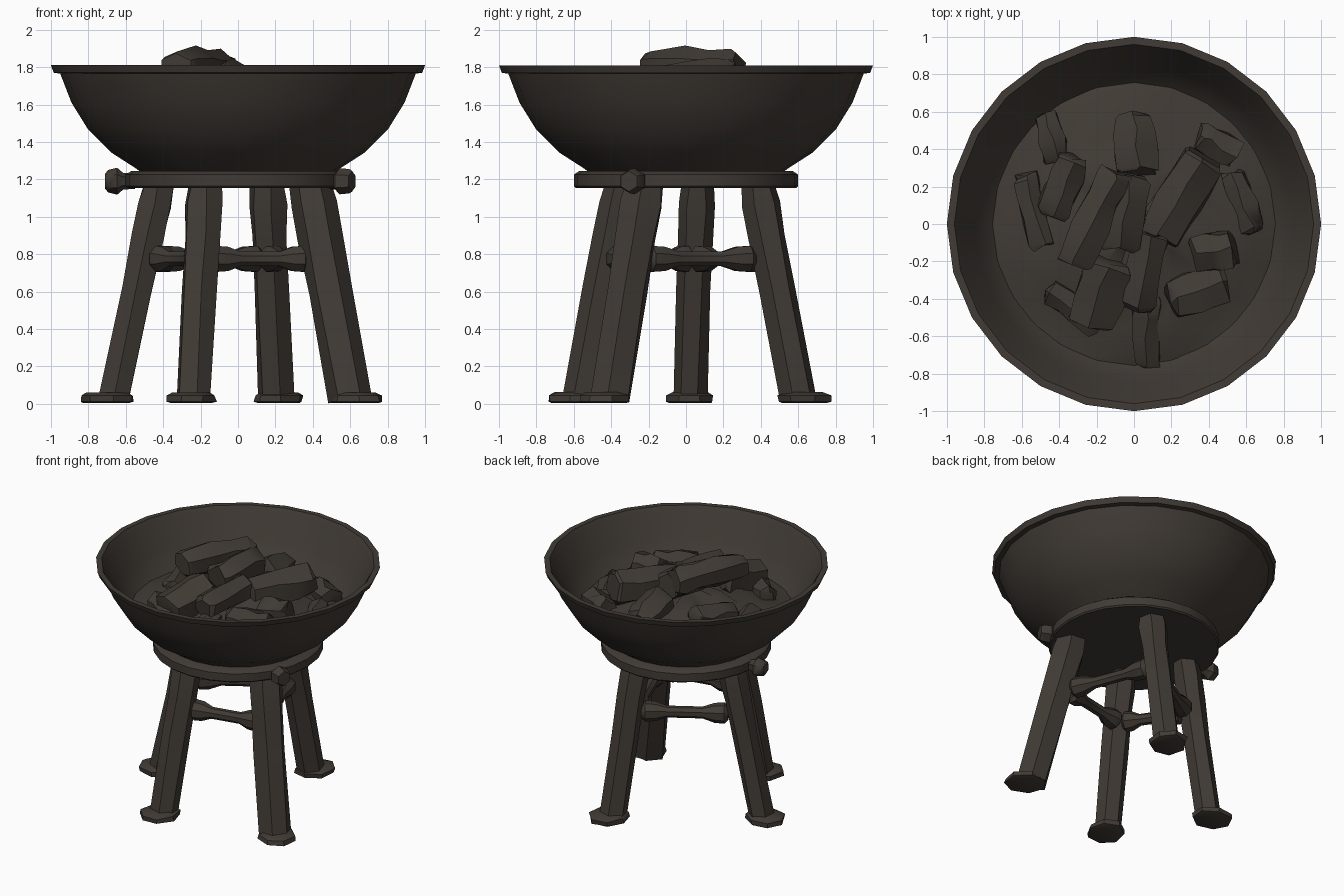
import bpy, bmesh, math, random
from mathutils import Vector

if "Cube" in bpy.data.objects:
    bpy.data.objects.remove(bpy.data.objects["Cube"])

random.seed(4)
mat = bpy.data.materials.new("dark_charred_brown")
mat.diffuse_color = (0.052, 0.043, 0.035, 1)
mat.use_nodes = True
mat.node_tree.nodes["Principled BSDF"].inputs["Base Color"].default_value = mat.diffuse_color


def finish(name, bm, angle=40):
    bmesh.ops.recalc_face_normals(bm, faces=bm.faces)
    me = bpy.data.meshes.new(name)
    bm.to_mesh(me)
    bm.free()
    me.materials.append(mat)
    ob = bpy.data.objects.new(name, me)
    bpy.context.collection.objects.link(ob)
    bpy.ops.object.select_all(action='DESELECT')
    ob.select_set(True)
    bpy.context.view_layer.objects.active = ob
    bpy.ops.object.shade_smooth_by_angle(angle=math.radians(angle))
    return ob


def skin(name, rings, angle=40):
    """Join rings of points into a capped body."""
    bm = bmesh.new()
    loops = [[bm.verts.new(p) for p in r] for r in rings]
    n = len(loops[0])
    for a, b in zip(loops, loops[1:]):
        for i in range(n):
            j = (i + 1) % n
            bm.faces.new((a[i], a[j], b[j], b[i]))
    bm.faces.new(loops[0])
    bm.faces.new(loops[-1])
    return finish(name, bm, angle)


def lathe(name, profile, n=24, at=(0, 0), stretch=1, turn=0, jitter=0, angle=40):
    rings = []
    for r, z in profile:
        ring = []
        for i in range(n):
            t = math.tau * i / n
            q = r + random.uniform(-jitter, jitter)
            u, v = q * stretch * math.cos(t), q * math.sin(t)
            ring.append((at[0] + u * math.cos(turn) - v * math.sin(turn),
                         at[1] + u * math.sin(turn) + v * math.cos(turn), z))
        rings.append(ring)
    return skin(name, rings, angle)


def tube(name, a, b, stations, n=6, squash=1, jitter=0, angle=40):
    """Faceted bar from a to b with (position, radius) stations."""
    a, b = Vector(a), Vector(b)
    d = (b - a).normalized()
    ref = Vector((0, 0, 1)) if abs(d.z) < 0.8 else Vector((-a.y, a.x, 0)).normalized()
    s = d.cross(ref).normalized()
    u = s.cross(d)
    rings = []
    for t, r in stations:
        c = a.lerp(b, t)
        ring = []
        for i in range(n):
            w = math.tau * (i + 0.5) / n
            j = Vector([random.uniform(-jitter, jitter) for _ in range(3)])
            ring.append(c + s * math.cos(w) * r + u * math.sin(w) * r * squash + j)
        rings.append(ring)
    return skin(name, rings, angle)


# bowl: outside wall, lip, inside wall
lathe("bowl", [(0.5, 1.22), (0.54, 1.255), (0.68, 1.345), (0.8, 1.465), (0.89, 1.61),
               (0.95, 1.765), (0.985, 1.77), (1.0, 1.81), (0.96, 1.81), (0.935, 1.77),
               (0.85, 1.6), (0.755, 1.46), (0.6, 1.36)], angle=45)

# support ring under the bowl
lathe("support_ring", [(0.59, 1.155), (0.6, 1.165), (0.6, 1.225), (0.57, 1.245)])

# bolts through the ring
tube("left_bolt", (-0.55, 0.04, 1.19), (-0.71, 0.04, 1.19),
     [(0, 0.04), (0.4, 0.045), (0.6, 0.072), (0.9, 0.06), (1, 0.04)])
tube("right_bolt", (0.46, -0.24, 1.19), (0.61, -0.305, 1.19),
     [(0, 0.04), (0.4, 0.045), (0.55, 0.07), (0.9, 0.065), (1, 0.055)])

# legs: name, top xy, bottom xy, radius
legs = [("left", (-0.42, 0.06), (-0.66, 0.02), 0.095),
        ("front", (-0.175, -0.34), (-0.235, -0.57), 0.1),
        ("right", (0.385, -0.22), (0.6, -0.41), 0.12),
        ("back", (0.155, 0.38), (0.205, 0.6), 0.1)]
mids = []
for name, top, bot, r in legs:
    a, b = Vector((*bot, 0.03)), Vector((*top, 1.18))
    tube(name + "_leg", a, b, [(0, r * 0.97), (0.5, r * 0.96), (0.75, r), (0.9, r * 1.05), (1, r * 0.92)],
         jitter=0.006)
    out = Vector(bot).normalized()
    c = Vector(bot) + out * 0.035
    lathe(name + "_foot", [(0.115, 0.005), (0.13, 0.012), (0.13, 0.045), (0.1, 0.062)], n=7, at=c,
          stretch=1.14, turn=math.atan2(out.y, out.x), jitter=0.008)
    mids.append(a.lerp(b, 0.655))

# stretchers between the inner sides of neighbouring legs, flared at both ends
for i in range(4):
    a, b = [Vector((p.x * 0.88, p.y * 0.88, 0.775)) for p in (mids[i], mids[(i + 1) % 4])]
    tube(legs[i][0] + "_stretcher", a, b,
         [(0.06, 0.05), (0.1, 0.075), (0.2, 0.07), (0.32, 0.042), (0.68, 0.042),
          (0.8, 0.07), (0.9, 0.075), (0.94, 0.05)], n=8)

# uneven ash bed
bm = bmesh.new()
loops = []
for k, (r, z) in enumerate([(0.76, 1.46), (0.66, 1.49), (0.54, 1.53), (0.4, 1.57), (0.25, 1.6), (0.1, 1.62)]):
    h = 0.04 if k else 0
    loops.append([bm.verts.new((r * math.cos(math.tau * i / 20), r * math.sin(math.tau * i / 20),
                                z + random.uniform(-h, h))) for i in range(20)])
for a, b in zip(loops, loops[1:]):
    for i in range(20):
        j = (i + 1) % 20
        bm.faces.new((a[i], a[j], b[j], b[i]))
bm.faces.new(loops[-1])
finish("ash_bed", bm, 35)

# charred logs: x, y, z, length, width, heading in degrees, slope
logs = [(0.25, 0.14, 1.64, 0.5, 0.25, 60, 0.05),
        (-0.21, 0.03, 1.79, 0.54, 0.21, 65, 0.0),
        (-0.18, -0.37, 1.61, 0.36, 0.27, 75, 0.25),
        (0.01, 0.42, 1.59, 0.32, 0.22, 95, -0.2),
        (-0.44, 0.46, 1.53, 0.26, 0.14, 105, -0.1),
        (0.43, -0.15, 1.6, 0.22, 0.2, 10, 0.1),
        (0.34, -0.36, 1.56, 0.32, 0.22, 20, -0.1),
        (0.07, -0.57, 1.51, 0.38, 0.15, 90, 0.25),
        (0.06, -0.25, 1.65, 0.42, 0.19, 78, 0.1),
        (0.45, 0.42, 1.53, 0.24, 0.16, 150, 0.1),
        (-0.38, 0.2, 1.57, 0.34, 0.18, 70, 0.1),
        (-0.05, 0.06, 1.72, 0.4, 0.22, 80, 0.05),
        (-0.32, -0.45, 1.53, 0.34, 0.14, 145, 0.0),
        (0.58, 0.12, 1.51, 0.34, 0.13, 110, 0.0),
        (-0.53, 0.07, 1.51, 0.4, 0.14, 105, 0.0)]
for k, (x, y, z, l, w, head, slope) in enumerate(logs):
    h = math.radians(head)
    d = Vector((math.cos(h), math.sin(h), slope)).normalized() * l / 2
    c = Vector((x, y, z))
    tube(f"charred_log_{k + 1}", c - d, c + d,
         [(0, w * 0.43), (0.06, w * 0.53), (0.4, w * 0.56), (0.7, w * 0.53), (0.95, w * 0.53), (1, w * 0.42)],
         squash=0.95, jitter=0.016, angle=35)
